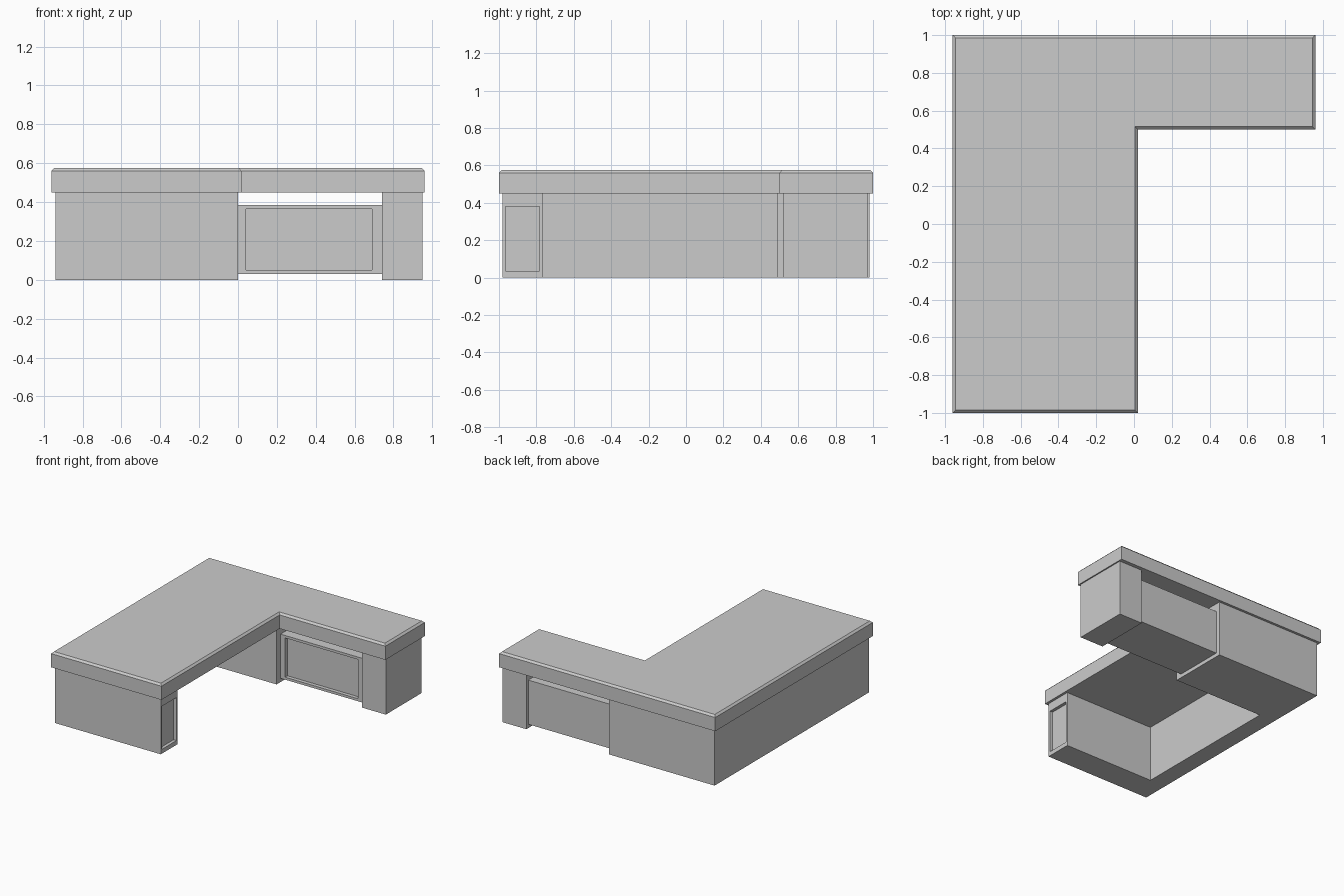
import bpy, bmesh
from mathutils import Vector

if "Cube" in bpy.data.objects:
    bpy.data.objects.remove(bpy.data.objects["Cube"])


def prism(profile, z0, z1):
    """Upright solid from an xy outline."""
    bm = bmesh.new()
    face = bm.faces.new([bm.verts.new((x, y, z0)) for x, y in profile])
    ext = bmesh.ops.extrude_face_region(bm, geom=[face], use_keep_orig=True)
    verts = [g for g in ext["geom"] if isinstance(g, bmesh.types.BMVert)]
    bmesh.ops.translate(bm, verts=verts, vec=(0, 0, z1 - z0))
    bmesh.ops.recalc_face_normals(bm, faces=bm.faces)
    return bm


def rect(x0, x1, y0, y1):
    return [(x0, y0), (x1, y0), (x1, y1), (x0, y1)]


def recess(bm, normal, near, axis, lo, hi, z0, z1, depth):
    """Sink a rectangular panel into the face facing normal closest to near."""
    faces = [f for f in bm.faces if f.normal.dot(Vector(normal)) > 0.99]
    face = min(faces, key=lambda f: (f.calc_center_median() - Vector(near)).length)
    bmesh.ops.inset_individual(bm, faces=[face], thickness=0.01)
    mid = face.calc_center_median()
    for v in face.verts:
        v.co[axis] = lo if v.co[axis] < mid[axis] else hi
        v.co.z = z0 if v.co.z < mid.z else z1
    face.normal_update()
    bmesh.ops.inset_individual(bm, faces=[face], thickness=0.0, depth=-depth)


def finish(name, bm):
    mesh = bpy.data.meshes.new(name)
    bm.to_mesh(mesh)
    bm.free()
    obj = bpy.data.objects.new(name, mesh)
    bpy.context.collection.objects.link(obj)


# L-shaped desktop with a chamfered upper rim
top = prism([(-0.96, -1), (0.02, -1), (0.02, 0.5), (0.96, 0.5),
             (0.96, 1), (-0.96, 1)], 0.45, 0.575)
rim = [e for e in top.edges if all(v.co.z > 0.57 for v in e.verts)]
bmesh.ops.bevel(top, geom=rim, offset=0.015, segments=1, affect='EDGES')
finish("desktop", top)

# C-shaped cabinet: front pedestal, side wall and corner block around the kneehole
cabinet = prism([(-0.94, -0.98), (0, -0.98), (0, -0.765), (-0.80, -0.765),
                 (-0.80, 0.49), (0, 0.49), (0, 0.98), (-0.94, 0.98)], 0, 0.45)
recess(cabinet, (1, 0, 0), (0, -0.87, 0.22), 1, -0.965, -0.782, 0.035, 0.38, 0.025)
finish("cabinet", cabinet)

# Leg block under the short wing
finish("right_leg", prism(rect(0.74, 0.95, 0.52, 0.97), 0, 0.45))

# Raised drawer box between corner block and leg
drawer = prism(rect(0, 0.74, 0.54, 0.945), 0.03, 0.385)
recess(drawer, (0, -1, 0), (0.37, 0.54, 0.2), 0, 0.04, 0.69, 0.05, 0.365, 0.03)
finish("drawer_box", drawer)
